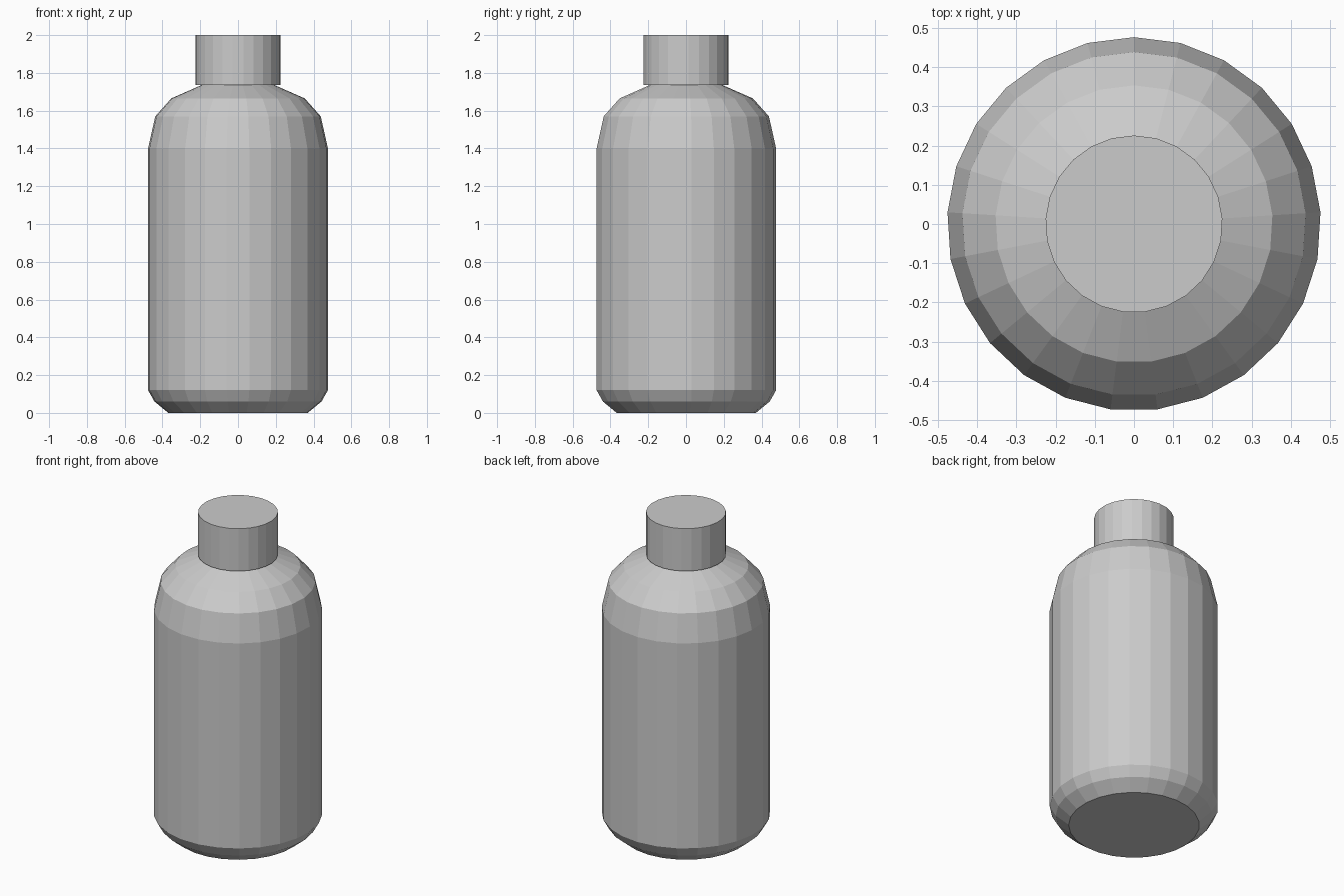
import bpy
import bmesh
from math import sin, cos, tau

SIDES = 25

cube = bpy.data.objects.get("Cube")
if cube:
    bpy.data.objects.remove(cube, do_unlink=True)


def make_material(name, colour):
    mat = bpy.data.materials.new(name)
    mat.use_nodes = True
    mat.diffuse_color = colour
    mat.node_tree.nodes["Principled BSDF"].inputs["Base Color"].default_value = colour
    return mat


def lathe(name, profile, mat):
    """Closed, flat-shaded solid of revolution; one vertex of each ring points to +y."""
    bm = bmesh.new()
    rings = []
    for r, z in profile:
        angles = [tau * i / SIDES for i in range(SIDES)]
        rings.append([bm.verts.new((-r * sin(a), r * cos(a), z)) for a in angles])
    for low, high in zip(rings, rings[1:]):
        for i in range(SIDES):
            j = (i + 1) % SIDES
            bm.faces.new((low[i], low[j], high[j], high[i]))
    bm.faces.new(rings[0][::-1])
    bm.faces.new(rings[-1])
    bmesh.ops.recalc_face_normals(bm, faces=bm.faces)
    mesh = bpy.data.meshes.new(name)
    bm.to_mesh(mesh)
    bm.free()
    mesh.materials.append(mat)
    obj = bpy.data.objects.new(name, mesh)
    bpy.context.collection.objects.link(obj)
    return obj


grey = make_material("light_grey", (0.6, 0.6, 0.6, 1))

# Bottle body: chamfered base, straight wall, rounded shoulder
lathe("bottle_body", [(0.37, 0), (0.443, 0.06), (0.477, 0.12), (0.477, 1.4),
                      (0.439, 1.57), (0.354, 1.665), (0.19, 1.737)], grey)

# Cap, slightly wider than the neck opening
lathe("bottle_cap", [(0.226, 1.735), (0.226, 2)], grey)
